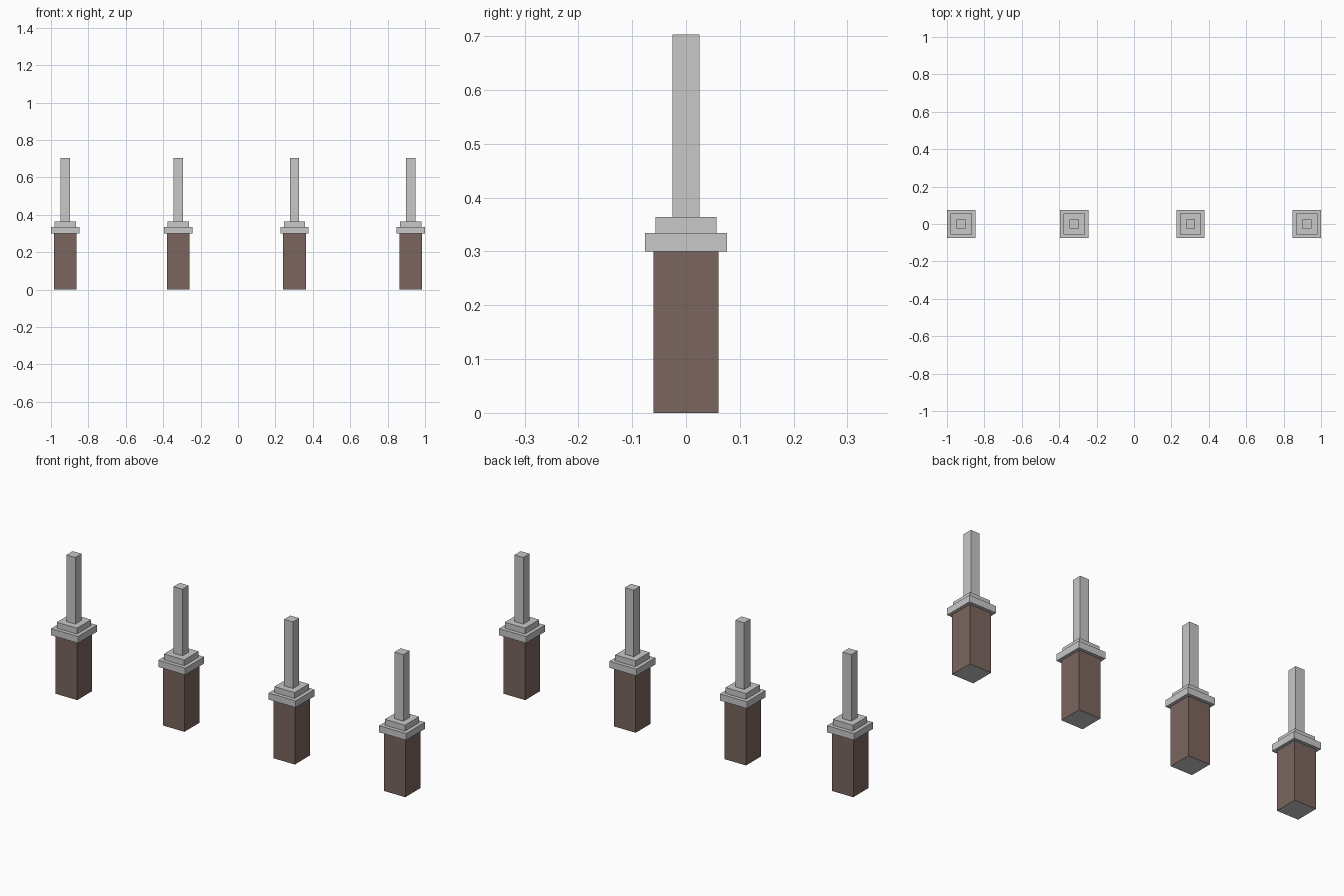
import bpy
import bmesh

if "Cube" in bpy.data.objects:
    bpy.data.objects.remove(bpy.data.objects["Cube"])


def make_material(name, color):
    mat = bpy.data.materials.new(name)
    mat.diffuse_color = color
    mat.use_nodes = True
    mat.node_tree.nodes["Principled BSDF"].inputs["Base Color"].default_value = mat.diffuse_color
    return mat


stone = make_material("light_grey_stone", (0.578, 0.578, 0.578, 1))
brown = make_material("brown_brick", (0.198, 0.133, 0.114, 1))


def block(name, x, half, z0, z1, mats):
    """Square block centred on (x, 0) between two heights.
    With a second material, the end faces use it."""
    bm = bmesh.new()
    bmesh.ops.create_cube(bm, size=1)
    for v in bm.verts:
        v.co = (v.co.x * 2 * half, v.co.y * 2 * half,
                z0 + (v.co.z + 0.5) * (z1 - z0))
    bm.normal_update()
    if len(mats) > 1:
        for f in bm.faces:
            f.material_index = 1 if abs(f.normal.z) > 0.5 else 0
    mesh = bpy.data.meshes.new(name)
    bm.to_mesh(mesh)
    bm.free()
    for m in mats:
        mesh.materials.append(m)
    obj = bpy.data.objects.new(name, mesh)
    obj.location.x = x
    bpy.context.collection.objects.link(obj)
    return obj


# Row of four identical posts, slightly uneven in spacing
for i, x in enumerate((-0.924, -0.32, 0.302, 0.924), 1):
    # brown pedestal with a grey core showing at its ends
    block(f"pedestal_{i}", x, 0.0605, 0.0, 0.300, [brown, stone])
    # wide and narrow cap slabs
    block(f"lower_cap_{i}", x, 0.076, 0.300, 0.334, [stone])
    block(f"upper_cap_{i}", x, 0.057, 0.334, 0.364, [stone])
    # slender upright
    block(f"upright_{i}", x, 0.025, 0.364, 0.703, [stone])
